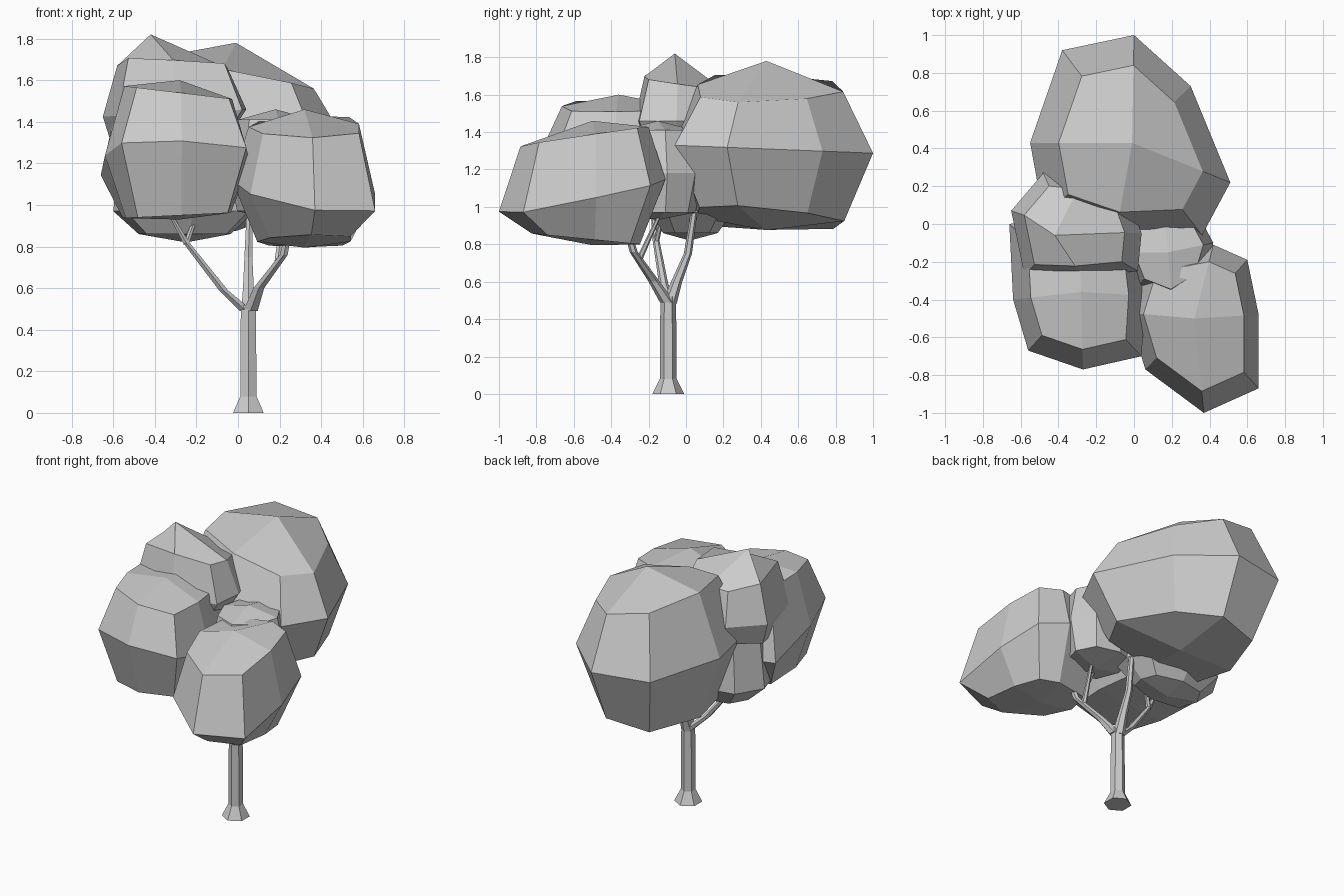
import bpy, bmesh, math
from mathutils import Vector

if "Cube" in bpy.data.objects:
    bpy.data.objects.remove(bpy.data.objects["Cube"])


def loft(name, rings, pole_bottom=None, pole_top=None):
    """Skin a stack of equal-sized rings, ending in poles or flat caps."""
    bm = bmesh.new()
    loops = [[bm.verts.new(p) for p in ring] for ring in rings]
    n = len(loops[0])
    for low, high in zip(loops, loops[1:]):
        for i in range(n):
            j = (i + 1) % n
            bm.faces.new((low[i], low[j], high[j], high[i]))
    for loop, pole in ((loops[0], pole_bottom), (loops[-1], pole_top)):
        if pole is None:
            bm.faces.new(loop)
        else:
            # four quads around the pole, like a rounded cube
            v = bm.verts.new(pole)
            for i in range(0, n, 2):
                bm.faces.new((loop[i - 1], loop[i], loop[i + 1], v))
    bmesh.ops.recalc_face_normals(bm, faces=bm.faces)
    mesh = bpy.data.meshes.new(name)
    bm.to_mesh(mesh)
    bm.free()
    obj = bpy.data.objects.new(name, mesh)
    bpy.context.collection.objects.link(obj)
    return obj


def foliage(name, centre, outline, levels, z_bottom, z_top, peak=None):
    """Rounded-cube clump: widest outline in plan, levels = (z, slope x, slope y, scale)."""
    cx, cy = centre
    rings = []
    for z, sx, sy, s in levels:
        ring = []
        for x, y in outline:
            dx, dy = (x - cx) * s, (y - cy) * s
            ring.append((cx + dx, cy + dy, z + sx * dx + sy * dy))
        rings.append(ring)
    loft(name, rings, (cx, cy, z_bottom), (*(peak or centre), z_top))


def tube(name, path, radii, sides=6):
    """Faceted limb along a path of points, horizontal cuts."""
    rings = []
    for p, r in zip(path, radii):
        rings.append([Vector(p) + Vector((r * math.sin(a), r * math.cos(a), 0))
                      for a in (math.tau * i / sides for i in range(sides))])
    loft(name, rings)


# Trunk with flared foot
tube("trunk", [(.05, -.095, z) for z in (0, .08, .52)], (.085, .045, .042))

# Main branches
tube("branch_back", [(.05, -.09, .48), (.05, -.05, .6), (.05, .01, .75), (.06, .06, 1.08)],
     (.04, .03, .022, .015))
tube("branch_left", [(.04, -.09, .49), (-.07, -.12, .59), (-.25, -.16, .82), (-.34, -.18, .98)],
     (.035, .025, .018, .01))
tube("branch_right", [(.06, -.1, .49), (.1, -.17, .6), (.22, -.28, .76), (.25, -.32, .9)],
     (.04, .03, .022, .015))

# Twigs forking off the branches
tube("twig_left", [(-.25, -.16, .81), (-.19, -.12, .98)], (.016, .01))
tube("twig_right", [(.19, -.25, .72), (.22, -.13, .98)], (.018, .01))

# Foliage clumps
foliage("foliage_back", (-.01, .43),
        [(.3, .73), (0, 1), (-.38, .92), (-.55, .43), (-.48, .05), (-.1, -.08), (.36, -.06), (.51, .22)],
        [(.94, .16, -.04, .73), (1.31, 0, -.04, 1), (1.63, -.2, -.03, .72)], .875, 1.78)
foliage("foliage_front_right", (.32, -.5),
        [(.66, -.87), (.66, -.48), (.6, -.19), (.42, -.11), (.06, -.18), (-.03, -.47), (.06, -.77), (.37, -1)],
        [(.825, 0, -.1, .65), (1.08, -.1, .2, 1), (1.38, .03, .15, .77)], .795, 1.46)
foliage("foliage_front_left", (-.28, -.36),
        [(.04, -.7), (.06, -.38), (.02, -.05), (-.3, .05), (-.66, 0), (-.64, -.4), (-.56, -.67), (-.27, -.77)],
        [(.95, .05, 0, .72), (1.21, -.05, -.24, 1), (1.54, -.12, 0, .74)], .93, 1.6)
foliage("foliage_top", (-.35, -.03),
        [(.02, -.25), (.04, -.05), (-.02, .12), (-.28, .25), (-.48, .27), (-.65, .07), (-.58, -.27), (-.3, -.28)],
        [(1.32, .15, 0, .85), (1.44, .05, 0, 1), (1.67, -.05, -.15, .77)], 1.27, 1.82, (-.42, -.06))
foliage("foliage_low_left", (-.25, .02),
        [(.05, -.1), (.08, .03), (.02, .18), (-.25, .25), (-.5, .2), (-.6, .03), (-.54, -.16), (-.22, -.2)],
        [(.86, 0, 0, .65), (.97, 0, 0, 1), (1.3, 0, 0, .9)], .82, 1.38)
foliage("foliage_centre", (.18, -.15),
        [(.36, -.3), (.42, -.1), (.34, .05), (.15, .1), (0, .05), (-.05, -.15), (.02, -.33), (.2, -.4)],
        [(.97, 0, 0, .8), (1.18, 0, 0, 1), (1.41, 0, 0, .78)], .93, 1.46)
